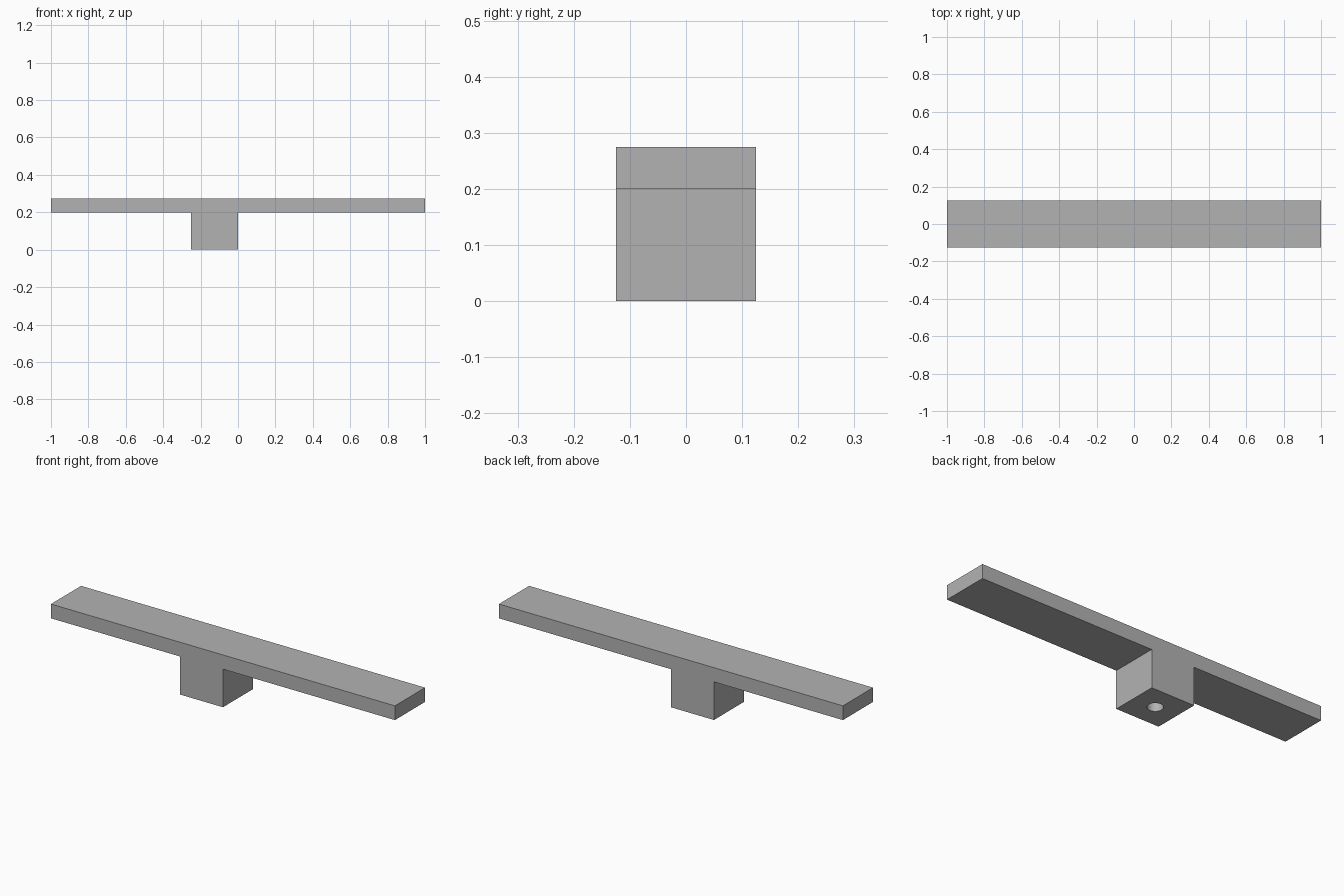
import bpy
import bmesh

cube = bpy.data.objects.get("Cube")
if cube:
    bpy.data.objects.remove(cube, do_unlink=True)

# Single grey finish
GREY = (0.45, 0.45, 0.45, 1)
grey = bpy.data.materials.new("plain grey")
grey.use_nodes = True
grey.diffuse_color = GREY
grey.node_tree.nodes["Principled BSDF"].inputs["Base Color"].default_value = GREY

HALF_DEPTH = 0.125
STEM_TOP = 0.2
BAR_TOP = 0.275
STEM_LEFT, STEM_RIGHT = -0.25, 0.0

# Bar with an off-centre stem: one T profile extruded front to back
profile = [(-1, BAR_TOP), (-1, STEM_TOP), (STEM_LEFT, STEM_TOP), (STEM_LEFT, 0),
           (STEM_RIGHT, 0), (STEM_RIGHT, STEM_TOP), (1, STEM_TOP), (1, BAR_TOP)]
bm = bmesh.new()
face = bm.faces.new([bm.verts.new((x, -HALF_DEPTH, z)) for x, z in profile])
extruded = bmesh.ops.extrude_face_region(bm, geom=[face])["geom"]
bmesh.ops.translate(bm, vec=(0, 2 * HALF_DEPTH, 0),
                    verts=[v for v in extruded if isinstance(v, bmesh.types.BMVert)])
bmesh.ops.recalc_face_normals(bm, faces=bm.faces)
mesh = bpy.data.meshes.new("bar_with_stem")
bm.to_mesh(mesh)
bm.free()
mesh.materials.append(grey)
bar = bpy.data.objects.new("bar_with_stem", mesh)
bpy.context.collection.objects.link(bar)

# Blind round hole up the middle of the stem
bpy.ops.mesh.primitive_cylinder_add(vertices=48, radius=0.0375, depth=2 * STEM_TOP,
                                    location=((STEM_LEFT + STEM_RIGHT) / 2, 0, 0))
cutter = bpy.context.object
cutter.name = "hole_cutter"
cutter.data.materials.append(grey)

hole = bar.modifiers.new("hole", 'BOOLEAN')
hole.operation = 'DIFFERENCE'
hole.solver = 'EXACT'
hole.object = cutter

# Bake the hole, then drop the cutter
bpy.ops.object.select_all(action='DESELECT')
bar.select_set(True)
bpy.context.view_layer.objects.active = bar
bpy.ops.object.modifier_apply(modifier=hole.name)
bpy.data.objects.remove(cutter, do_unlink=True)
bpy.ops.object.shade_smooth_by_angle()
